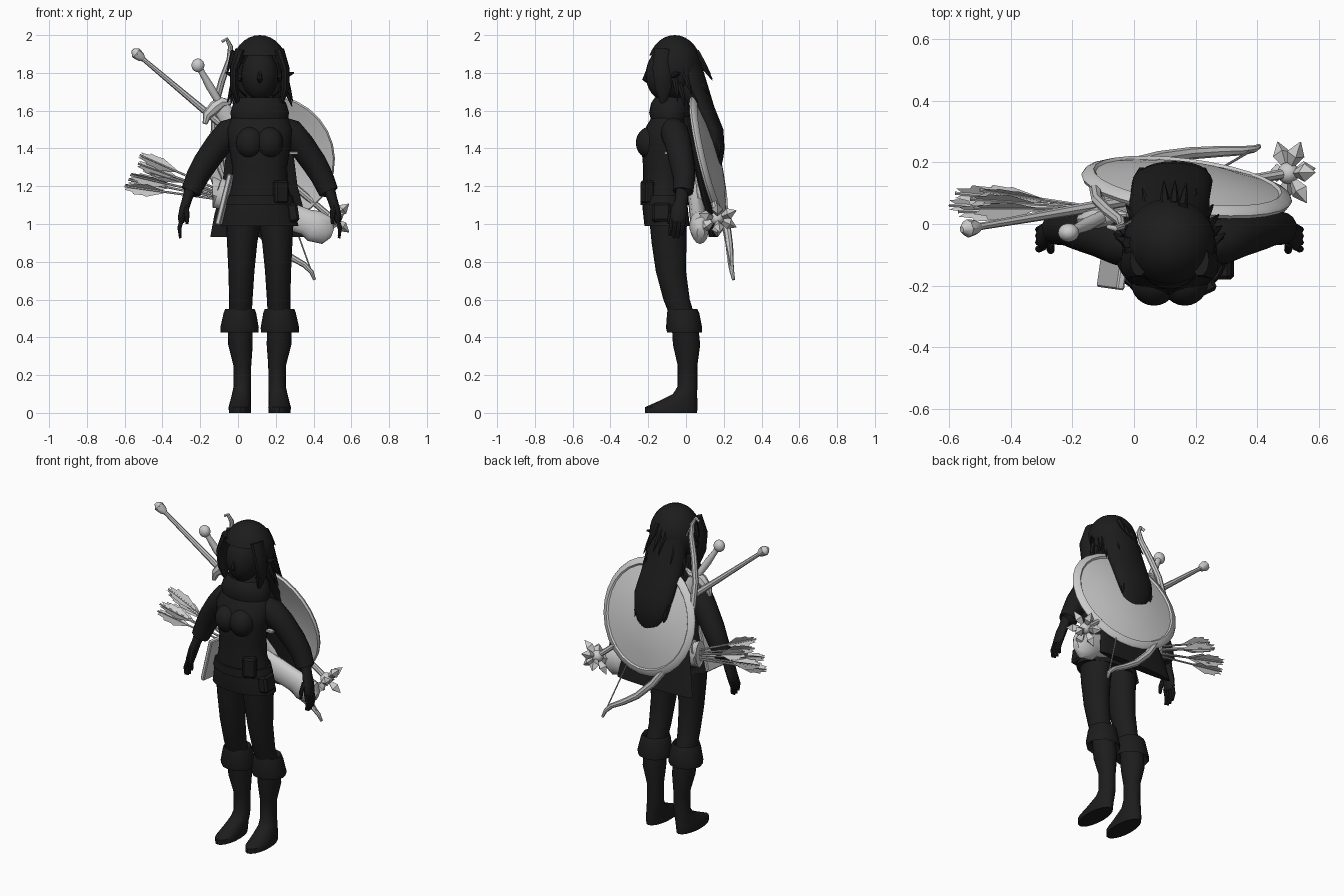
import bpy, bmesh, random
from math import sin, cos, pi, radians
from mathutils import Vector, Matrix

random.seed(4)
C = 0.115  # x of the figure's centre line
BLACK = bpy.data.materials.new("black")
BLACK.diffuse_color = (0.012, 0.012, 0.012, 1)


def finish(name, bm, mat=None, angle=40):
    bmesh.ops.recalc_face_normals(bm, faces=bm.faces)
    me = bpy.data.meshes.new(name)
    bm.to_mesh(me)
    bm.free()
    me.shade_smooth()
    me.set_sharp_from_angle(angle=radians(angle))
    if mat:
        me.materials.append(mat)
    ob = bpy.data.objects.new(name, me)
    bpy.context.collection.objects.link(ob)
    return ob


def skin(name, rings, mat):
    """Join rings of points into a closed skin."""
    bm = bmesh.new()
    vs = [[bm.verts.new(p) for p in r] for r in rings]
    n = len(vs[0])
    for a, b in zip(vs, vs[1:]):
        for i in range(n):
            bm.faces.new((a[i], a[(i + 1) % n], b[(i + 1) % n], b[i]))
    bm.faces.new(vs[0])
    bm.faces.new(vs[-1])
    return finish(name, bm, mat)


def loft(name, rows, mat=BLACK, x=C, n=20):
    """Horizontal elliptic rings: (z, dx, cy, rx, ry)."""
    return skin(name, [[(x + dx + rx * cos(2 * pi * i / n), cy + ry * sin(2 * pi * i / n), z)
                        for i in range(n)] for z, dx, cy, rx, ry in rows], mat)


def tube(name, pts, mat=None, n=10):
    """Rings square to a path: (x, y, z, radius[, radius along y])."""
    ps = [Vector(p[:3]) for p in pts]
    rings = []
    for k, p in enumerate(ps):
        t = (ps[min(k + 1, len(ps) - 1)] - ps[max(k - 1, 0)]).normalized()
        ref = Vector((0, 1, 0)) if abs(t.y) < 0.85 else Vector((1, 0, 0))
        a = t.cross(ref).normalized()
        b = a.cross(t)
        ra, rb = pts[k][3], pts[k][-1]
        rings.append([p + a * ra * cos(2 * pi * i / n) + b * rb * sin(2 * pi * i / n) for i in range(n)])
    return skin(name, rings, mat)


def ball(name, c, r, mat=BLACK, cut=None):
    bm = bmesh.new()
    bmesh.ops.create_uvsphere(bm, u_segments=24, v_segments=16, radius=1,
                              matrix=Matrix.Translation(c) @ Matrix.Diagonal((*r, 1)))
    if cut:
        bmesh.ops.delete(bm, geom=[f for f in bm.faces if cut(f.calc_center_median())], context='FACES')
    return finish(name, bm, mat)


def box(name, c, size, rot=(0, 0, 0), mat=None):
    bm = bmesh.new()
    bmesh.ops.create_cube(bm, size=1, matrix=Matrix.Diagonal((*size, 1)))
    bmesh.ops.bevel(bm, geom=bm.edges[:], offset=min(size) * 0.2, segments=1, affect='EDGES')
    ob = finish(name, bm, mat, 20)
    ob.location, ob.rotation_euler = c, rot
    return ob


# Torso, tunic skirt, belt and collar
loft("tunic", [(0.99, 0, -.10, .205, .12), (1.08, 0, -.11, .185, .12), (1.2, 0, -.115, .15, .112),
               (1.3, 0, -.115, .145, .112), (1.42, 0, -.115, .165, .122), (1.5, 0, -.105, .175, .115),
               (1.56, 0, -.09, .15, .095), (1.62, 0, -.08, .1, .08), (1.7, 0, -.075, .06, .06)], n=28)
loft("belt", [(1.1, 0, -.112, .188, .128), (1.15, 0, -.114, .175, .125)], n=28)
loft("collar", [(1.55, 0, -.085, .15, .1), (1.59, 0, -.085, .155, .11), (1.64, 0, -.08, .14, .105),
                (1.67, 0, -.075, .115, .09), (1.65, 0, -.075, .09, .08)], n=24)
loft("cape", [(0.93, 0, .145, .262, .025), (1.05, 0, .125, .24, .025), (1.2, 0, .09, .2, .025),
              (1.4, 0, .05, .175, .03), (1.57, 0, 0, .12, .03)])

# Paired limbs
for s, side in ((-1, "right"), (1, "left")):
    ball(side + "_chest", (C + s * .05, -.19, 1.43), (.075, .075, .085))
    loft(side + "_thigh", [(0.5, s * .103, -.015, .06, .065), (0.6, s * .1, -.05, .062, .07),
                           (0.75, s * .097, -.08, .069, .08), (0.9, s * .093, -.09, .08, .092),
                           (1.03, s * .085, -.095, .095, .1)])
    loft(side + "_boot", [(0, s * .105, -.08, .058, .138), (.03, s * .105, -.078, .06, .14),
                          (.06, s * .102, -.045, .055, .105), (.1, s * .097, -.005, .05, .064),
                          (.14, s * .092, .008, .046, .052), (.25, s * .092, .008, .047, .052),
                          (.36, s * .102, .003, .065, .072), (.46, s * .104, -.005, .066, .07)])
    loft(side + "_boot_cuff", [(.46, s * .105, -.008, .07, .072), (.425, s * .107, -.008, .1, .092),
                               (.45, s * .107, -.01, .102, .096), (.53, s * .105, -.015, .086, .085),
                               (.55, s * .105, -.018, .078, .078), (.52, s * .105, -.018, .06, .065)], n=12)
    arm = [(.11, -.075, 1.51, .06), (.16, -.06, 1.485, .075), (.22, -.04, 1.42, .07), (.29, -.02, 1.32, .066),
           (.33, -.01, 1.25, .06), (.365, -.015, 1.17, .053), (.37, -.02, 1.165, .03)]
    tube(side + "_sleeve", [(C + s * x, y, z, r) for x, y, z, r in arm], BLACK, 16)
    hand = [(.365, -.018, 1.19, .032, .035), (.385, -.025, 1.13, .026, .032), (.4, -.035, 1.08, .025, .042),
            (.412, -.042, 1.03, .022, .042), (.415, -.045, 1.01, .015, .035)]
    tube(side + "_palm", [(C + s * x, y, z, a, b) for x, y, z, a, b in hand], BLACK, 12)
    for i in range(4):
        y = -.075 + .021 * i
        tip = .925 + (.012 if i in (0, 3) else 0)
        tube(side + "_finger", [(C + s * .41, y, 1.03, .012), (C + s * .425, y - .006, .98, .011),
                                (C + s * .42, y - .01, tip, .007)], BLACK, 8)
    tube(side + "_thumb", [(C + s * .39, -.06, 1.09, .016), (C + s * .385, -.085, 1.04, .013),
                           (C + s * .385, -.09, 1.0, .008)], BLACK, 8)
    # Side locks framing the face
    tube(side + "_hair_lock", [(C + s * .1, -.12, 1.92, .03, .05), (C + s * .135, -.13, 1.82, .024, .05),
                               (C + s * .135, -.12, 1.72, .022, .045), (C + s * .11, -.12, 1.62, .008)], BLACK)
    tube(side + "_ear", [(C + s * .09, -.09, 1.77, .022), (C + s * .14, -.06, 1.79, .018),
                         (C + s * .18, -.03, 1.8, .004)], BLACK, 8)

# Head and hair
ball("head", (C, -.115, 1.79), (.098, .098, .135))
tube("nose", [(C, -.205, 1.81, .008), (C, -.218, 1.765, .014), (C, -.2, 1.75, .008)], BLACK, 8)
ball("hair_cap", (C, -.06, 1.825), (.15, .145, .175),
     cut=lambda p: p.y < -.1 and p.z < 1.88 and abs(p.x - C) < .12)
loft("hair_tail", [(1.85, 0, .0, .12, .08), (1.72, 0, .03, .13, .09), (1.62, .0, .08, .13, .07),
                   (1.5, .01, .14, .13, .058), (1.4, .015, .162, .11, .042), (1.34, .02, .168, .085, .028),
                   (1.29, .03, .172, .03, .01)])
for i in range(16):
    a = pi * i / 15
    z = random.uniform(1.72, 1.93)
    x, y = C + .135 * cos(a), -.06 + .12 * sin(a)
    tube("loose_strand", [(x, y, z, .018), (C + .155 * cos(a), -.05 + .15 * sin(a), z - .06, .012),
                          (C + .175 * cos(a), -.045 + .185 * sin(a), z - .12, .002)], BLACK, 6)
for i in range(9):
    d = -.1 + .025 * i
    z = random.uniform(1.3, 1.36)
    tube("tail_strand", [(C + d, .15, 1.48, .018), (C + d + .01, .172, 1.4, .014), (C + d + .02, .175, z, .002)],
         BLACK, 6)

# Round shield on the back
n = 28
prof = [(.001, .05), (.1, .045), (.2, .032), (.3, .008), (.308, .016), (.338, .004), (.345, -.008),
        (.338, -.02), (.3, -.012), (.2, .014), (.001, .034)]
shield = skin("shield", [[(r * cos(2 * pi * i / n), r * sin(2 * pi * i / n), h) for i in range(n)]
                         for r, h in prof], None)
shield.location = (.172, .125, 1.35)
shield.rotation_euler = Vector((.13, 1, .24)).to_track_quat('Z', 'Y').to_euler()

# Bow, leaning in the plane of the shield
def lean(x, z):
    return .475 - .1 * x - .245 * z

limb = [(-.085, 1.965, .008), (-.06, 1.98, .01), (-.04, 1.94, .013), (-.045, 1.87, .016), (-.085, 1.76, .018),
        (-.12, 1.63, .018), (-.125, 1.48, .02), (-.09, 1.3, .022), (-.02, 1.13, .022), (.08, .99, .022),
        (.18, .89, .02), (.27, .83, .018), (.35, .785, .015), (.39, .745, .012), (.405, .705, .008)]
tube("bow_limb", [(x, lean(x, z) - .01, z, r) for x, z, r in limb], None, 8)
tube("bow_string", [(x, lean(x, z) - .01, z, .004) for x, z in ((-.04, 1.95), (.395, .73))], None, 6)

# Sword with pommel, grip, guard and scabbard
ball("sword_pommel", (-.212, -.028, 1.84), (.034, .03, .036), None)
tube("sword_grip", [(-.21, -.028, 1.84, .02), (-.19, -.018, 1.8, .016), (-.15, 0, 1.73, .022),
                    (-.1, .025, 1.645, .02)], None, 10)
tube("sword_guard", [(-.175, .01, 1.53, .012), (-.165, .015, 1.575, .025), (-.12, .02, 1.62, .035),
                     (-.085, .025, 1.645, .03), (-.05, .03, 1.645, .018), (-.02, .03, 1.67, .008)], None, 8)
tube("scabbard", [(-.1, .025, 1.64, .045, .02), (.07, .055, 1.34, .042, .018), (.24, .09, 1.02, .036, .016),
                  (.27, .095, .96, .01)], None, 8)

# Long rod with a crystal flower head
a, b = Vector((-.54, -.015, 1.905)), Vector((.5, .165, 1.03))
tube("rod_shaft", [(*a.lerp(b, t), r) for t, r in ((0, .016), (.05, .012), (.4, .019), (1, .016))], None, 8)
tube("rod_knob", [(*a.lerp(b, t), r) for t, r in ((-.018, .01), (0, .03), (.025, .024), (.04, .012))], None, 8)
axis = (b - a).normalized()
u = axis.cross(Vector((0, 1, 0))).normalized()
v = axis.cross(u)
ball("rod_hub", b, (.035, .035, .035), None)
for d in [axis] + [u * cos(pi * k / 3) + v * sin(pi * k / 3) + axis * .15 for k in range(6)]:
    tube("rod_crystal", [(*(b + d * h), r) for h, r in ((.02, .008), (.07, .03), (.115, .002))], None, 4)

# Quiver across the lower back, with fletched arrows
tube("quiver", [(-.1, .05, 1.165, .065, .035), (-.135, .05, 1.172, .08, .045), (-.11, .05, 1.165, .084, .048),
                (-.06, .052, 1.15, .072, .042), (.15, .06, 1.085, .075, .045), (.36, .068, 1.01, .07, .045),
                (.4, .07, .99, .085, .052), (.47, .075, .965, .075, .045), (.5, .078, .955, .03, .02)], None, 14)
for tx, ty, tz in ((-.6, .06, 1.2), (-.58, .1, 1.235), (-.57, .04, 1.26), (-.53, .08, 1.32), (-.52, .05, 1.365),
                   (-.5, .11, 1.29)):
    tip, root = Vector((tx, ty, tz)), Vector((-.1, .05, 1.13 + .3 * (tz - 1.2)))
    tube("arrow_shaft", [(*root, .006), (*tip, .006)], None, 6)
    d = (root - tip).normalized()
    side = d.cross(Vector((0, 1, 0))).normalized()
    bm = bmesh.new()
    for k in range(3):
        w = Matrix.Rotation(2 * pi * k / 3 + tx * 9, 3, d) @ side
        outline = [(0.03, 0), (0, .018), (.045, .024), (.05, .036), (.1, .034), (.12, .04), (.2, .012), (.23, 0)]
        bm.faces.new([bm.verts.new(tip + d * h + w * r) for h, r in outline])
    finish("arrow_fletching", bm)

# Tablet and pouches on the belt
box("hip_tablet", (-.068, -.145, 1.13), (.026, .13, .275), (0, radians(14), radians(-8)))
box("hip_pouch", (C + .175, -.13, 1.06), (.06, .1, .1), (0, radians(-8), 0), BLACK)
box("front_pouch", (C + .11, -.205, 1.17), (.08, .05, .12), (0, 0, radians(25)), BLACK)
box("strap_buckle", (C + .18, -.1, 1.375), (.045, .03, .015))
